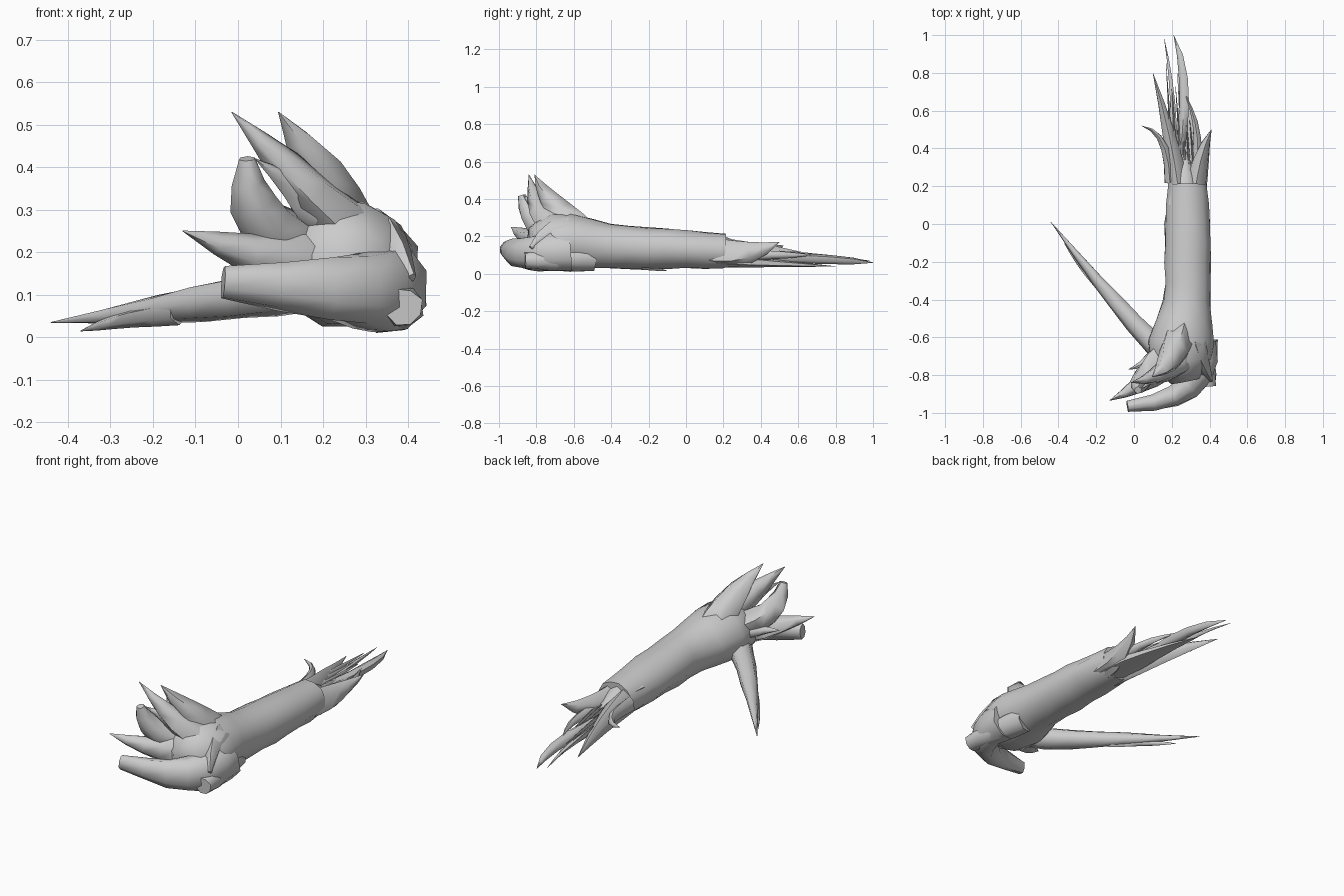
import bpy, bmesh, math, random
from mathutils import Vector

random.seed(4)
if "Cube" in bpy.data.objects:
    bpy.data.objects.remove(bpy.data.objects["Cube"])

# One weathered grey for all the wood
wood = bpy.data.materials.new("grey weathered wood")
wood.use_nodes = True
grey = (.6, .6, .6, 1)
wood.diffuse_color = grey
wood.node_tree.nodes["Principled BSDF"].inputs["Base Color"].default_value = grey


def skin(name, path, widths, heights, sides, rough):
    """Join uneven elliptical rings along a path into a closed solid."""
    bm = bmesh.new()
    rings = []
    last = len(path) - 1
    for i, (centre, width, height) in enumerate(zip(path, widths, heights)):
        along = (path[min(i + 1, last)] - path[max(i - 1, 0)]).normalized()
        side = along.cross(Vector((0, 0, 1))).normalized()
        up = side.cross(along)
        ring = []
        for k in range(sides):
            angle = math.tau * (k + .5) / sides
            swell = 1 + random.uniform(-rough, rough)
            offset = side * math.cos(angle) * width + up * math.sin(angle) * height
            corner = centre + offset * swell
            corner.z = max(corner.z, .01)
            ring.append(bm.verts.new(corner))
        rings.append(ring)
    for lower, upper in zip(rings, rings[1:]):
        for k in range(sides):
            n = (k + 1) % sides
            bm.faces.new((lower[k], lower[n], upper[n], upper[k]))
    bm.faces.new(rings[0])
    bm.faces.new(rings[-1])
    bmesh.ops.recalc_face_normals(bm, faces=bm.faces)
    mesh = bpy.data.meshes.new(name)
    bm.to_mesh(mesh)
    bm.free()
    mesh.materials.append(wood)
    part = bpy.data.objects.new(name, mesh)
    bpy.context.collection.objects.link(part)
    bpy.ops.object.select_all(action='DESELECT')
    part.select_set(True)
    bpy.context.view_layer.objects.active = part
    bpy.ops.object.shade_smooth_by_angle(angle=math.radians(60))


def taper(name, root, middle, tip, width, tall=1, blunt=.001, bulge=1.5, sides=6, steps=5):
    """Curved spike through three points that narrows towards its tip."""
    root, middle, tip = Vector(root), Vector(middle), Vector(tip)
    path, widths = [], []
    for step in range(steps + 1):
        t = step / steps
        bend = (middle - (root + tip) / 2) * 4 * t * (1 - t)
        path.append(root.lerp(tip, t) + bend)
        widths.append(blunt + (width - blunt) * (1 - t ** bulge))
    heights = [w * tall for w in widths]
    skin(name, path, widths, heights, sides, rough=.08)


# Fallen trunk: its flare swells the root end, whose face is rounded off
path, widths, heights = [], [], []
rings = 10
for step in range(rings + 1):
    y = -.83 + step * 1.04 / rings
    flare = math.exp(-((y + .65) / .15) ** 2)
    half = (.21 - .08 * y + .04 * flare) / 2
    face = .6 if step == 0 else 1
    path.append(Vector((.285 - .04 * flare, y, .025 + half)))
    widths.append((.125 + .055 * flare - .1 * max(y, 0)) * face)
    heights.append(half * face)
skin("trunk", path, widths, heights, sides=12, rough=.04)

# Heavy root curling across the front, with its foot and shoulder
taper("front_root", (.36, -.62, .12), (.29, -.86, .11), (-.035, -.965, .13),
      width=.085, tall=1.3, blunt=.03, bulge=1.8, sides=8, steps=6)
taper("root_foot", (.32, -.5, .08), (.37, -.7, .075), (.39, -.86, .07),
      width=.07, blunt=.045, sides=8)
taper("root_shoulder", (.3, -.5, .18), (.34, -.68, .22), (.41, -.83, .14),
      width=.07, tall=1.3, blunt=.01, bulge=2)

# Broken roots fanning upward
taper("low_spike", (.22, -.7, .17), (.06, -.83, .19), (-.13, -.935, .25), width=.09)
taper("blunt_spike", (.16, -.7, .2), (.05, -.82, .29), (.02, -.88, .42),
      width=.075, blunt=.02, bulge=2)
taper("long_spike", (.27, -.7, .23), (.14, -.79, .37), (-.015, -.84, .53), width=.08)
taper("tall_spike", (.26, -.54, .19), (.2, -.7, .36), (.095, -.81, .53),
      width=.1, tall=.9, bulge=1.8)
taper("inner_spike", (.2, -.74, .27), (.13, -.8, .35), (.04, -.87, .42), width=.05)
taper("back_spike", (.14, -.66, .19), (.06, -.73, .2), (-.03, -.77, .21), width=.04)

# Side branch lying on the ground, split at its tip
taper("branch", (.15, -.68, .12), (-.09, -.42, .08), (-.44, .01, .035),
      width=.06, bulge=1.9, sides=7, steps=6)
taper("branch_splinter", (-.14, -.37, .06), (-.27, -.23, .04), (-.37, -.1, .015), width=.03)

# Torn far end: two thick flanks, sheets of bark above and below, a long blade
taper("left_flank", (.25, .05, .12), (.2, .4, .1), (.1, .8, .075), width=.07, tall=1.3)
taper("right_flank", (.31, .05, .13), (.345, .3, .11), (.41, .5, .17),
      width=.07, tall=1.2, bulge=2)
taper("top_sheet", (.27, .1, .13), (.27, .25, .12), (.26, .42, .08), width=.095, tall=.9)
taper("bark_floor", (.28, .1, .08), (.29, .4, .06), (.23, .8, .04), width=.1, tall=.4)
taper("long_blade", (.23, .3, .09), (.265, .7, .08), (.21, 1, .06),
      width=.03, bulge=4)

# Loose splinters between the flanks
taper("side_splinter", (.19, .22, .12), (.15, .43, .13), (.04, .52, .15),
      width=.03, tall=1.5)
taper("far_splinter", (.21, .4, .09), (.2, .7, .09), (.16, .98, .07), width=.02)
taper("inner_splinter", (.33, .3, .1), (.33, .5, .1), (.27, .69, .1), width=.03)
for number in range(6):
    x = .2 + number * .025
    reach = .85 - number * .06
    taper(f"thin_splinter_{number}", (x, .15, .13), (x - .01, reach * .6, .11),
          (x - .03, reach, .09), width=.01, tall=2.5, sides=5, steps=3)
